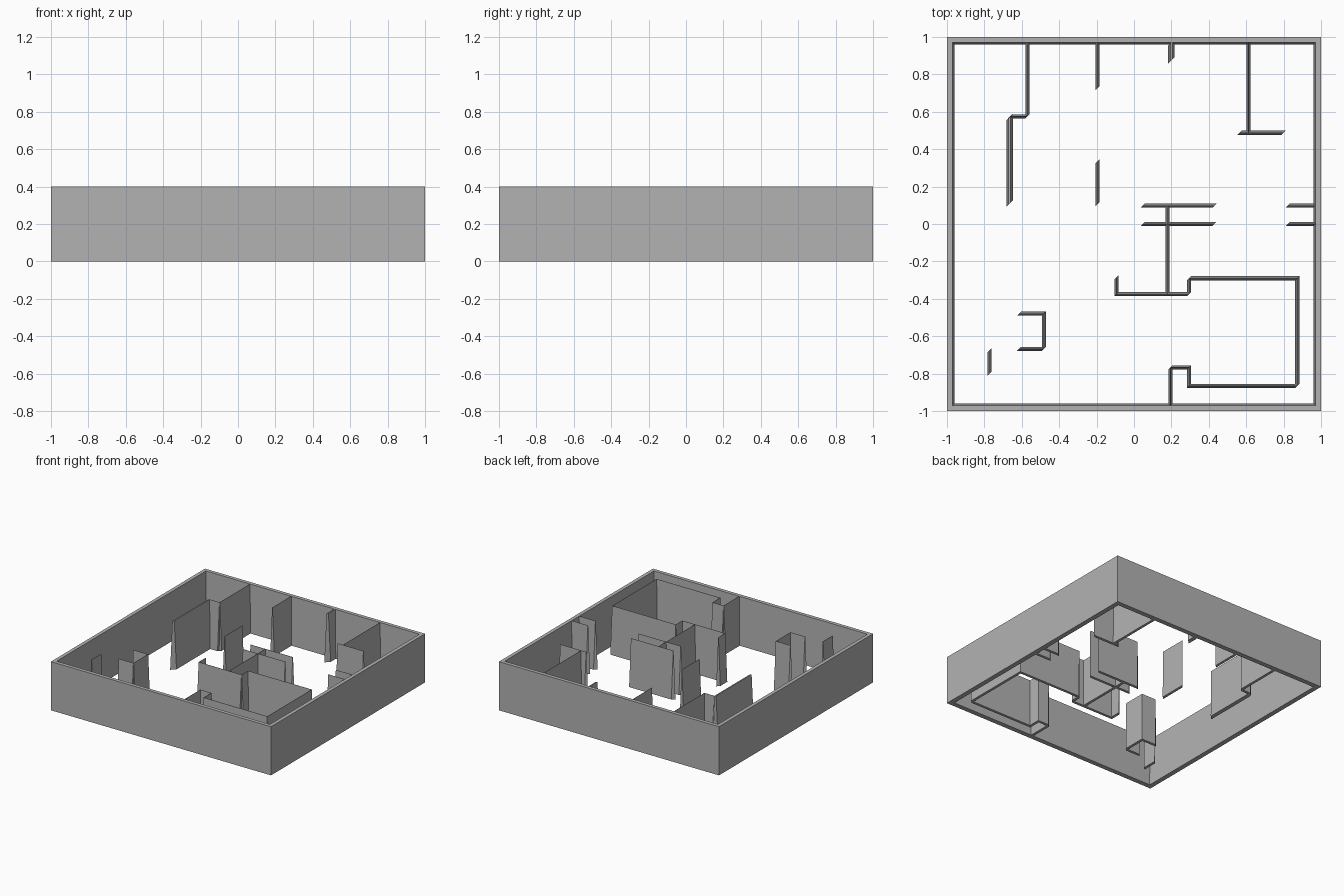
import bpy

cube = bpy.data.objects.get("Cube")
if cube:
    bpy.data.objects.remove(cube, do_unlink=True)

HEIGHT = 0.4
EDGE = 0.97      # where partitions meet the outer wall

grey = bpy.data.materials.new("plain_grey")
grey.use_nodes = True
colour = (0.45, 0.45, 0.45, 1)
grey.diffuse_color = colour
grey.node_tree.nodes["Principled BSDF"].inputs["Base Color"].default_value = colour


def add_mesh(name, verts, faces):
    mesh = bpy.data.meshes.new(name)
    mesh.from_pydata(verts, [], faces)
    mesh.materials.append(grey)
    obj = bpy.data.objects.new(name, mesh)
    bpy.context.collection.objects.link(obj)
    # Make every face point outwards
    import bmesh
    bm = bmesh.new()
    bm.from_mesh(mesh)
    bmesh.ops.recalc_face_normals(bm, faces=bm.faces)
    bm.to_mesh(mesh)
    bm.free()
    return obj


def partition(name, path, spread=0.011, ridge=0.001):
    """Wall along a path, spread diagonally at the foot and thin at the top."""
    verts, faces = [], []
    for x, y in path:
        for d, z in ((-spread, 0), (spread, 0), (ridge, HEIGHT), (-ridge, HEIGHT)):
            verts.append((x + d, y + d, z))
    for i in range(len(path) - 1):
        a, b = 4 * i, 4 * i + 4
        for k in range(4):
            n = (k + 1) % 4
            faces.append((a + k, a + n, b + n, b + k))
    last = 4 * (len(path) - 1)
    faces += [(3, 2, 1, 0), tuple(range(last, last + 4))]
    return add_mesh(name, verts, faces)


# Outer wall: square ring, upright outside and leaning slightly inside
rings = [(1, 0), (1, HEIGHT), (0.97, HEIGHT), (0.96, 0)]
corners = [(-1, -1), (1, -1), (1, 1), (-1, 1)]
ring_verts = [(sx * r, sy * r, z) for r, z in rings for sx, sy in corners]
ring_faces = []
for r in range(4):
    for c in range(4):
        r2, c2 = (r + 1) % 4, (c + 1) % 4
        ring_faces.append((4 * r + c, 4 * r + c2, 4 * r2 + c2, 4 * r2 + c))
add_mesh("outer_wall", ring_verts, ring_faces)

# Partitions hanging off the back wall
partition("back_right_partition", [(-0.57, EDGE), (-0.57, 0.575), (-0.665, 0.575)])
partition("right_thick_partition", [(-0.665, 0.572), (-0.665, 0.11)], 0.017, 0.005)
partition("back_middle_partition", [(-0.196, EDGE), (-0.196, 0.725)])
partition("middle_free_wall", [(-0.196, 0.335), (-0.196, 0.105)])
partition("back_stub", [(0.2, EDGE), (0.2, 0.876)], 0.017, 0.005)
partition("back_left_partition", [(0.612, EDGE), (0.612, 0.488)])
partition("back_left_crossbar", [(0.565, 0.488), (0.8, 0.488)])

# Corridor walls and the matching stubs on the left wall
for tag, y in (("rear", 0.098), ("front", 0.0)):
    partition(tag + "_corridor_wall", [(0.046, y), (0.43, y)])
    partition(tag + "_corridor_stub", [(0.822, y), (EDGE, y)])
partition("corridor_spine", [(0.18, 0.098), (0.18, -0.375)])

# Enclosed front room with its stepped wall
partition("front_room", [
    (-0.094, -0.285), (-0.094, -0.375), (0.295, -0.375), (0.295, -0.29),
    (0.873, -0.29), (0.873, -0.866), (0.295, -0.866), (0.295, -0.767),
    (0.195, -0.767), (0.195, -EDGE)])

# Small alcove and free wall near the front right
partition("alcove", [(-0.615, -0.479), (-0.482, -0.479),
                     (-0.482, -0.668), (-0.615, -0.668)])
partition("front_free_wall", [(-0.772, -0.675), (-0.772, -0.8)])
